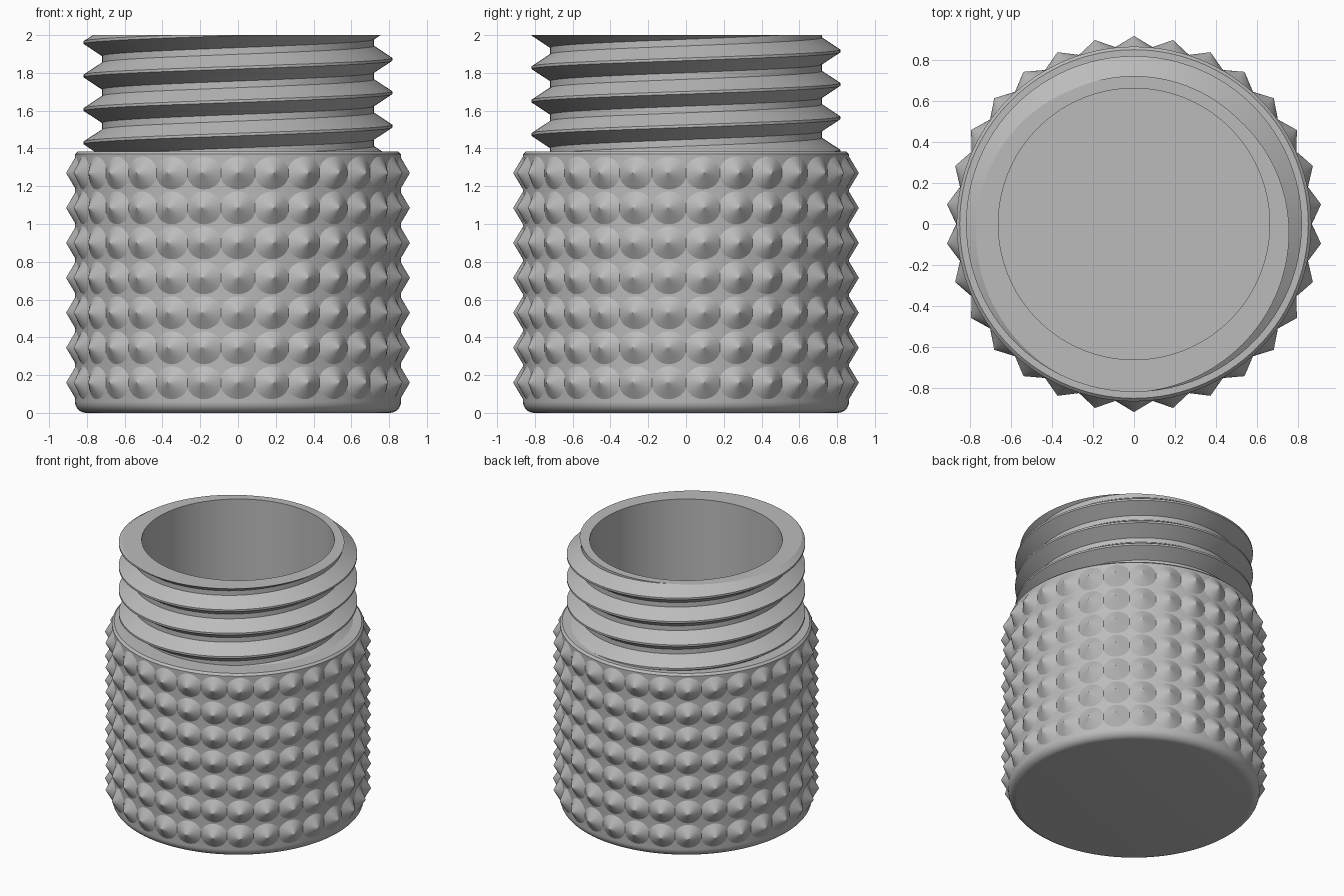
import bpy, bmesh, math
from mathutils import Matrix, Vector

cube = bpy.data.objects.get("Cube")
if cube:
    bpy.data.objects.remove(cube, do_unlink=True)

grey = bpy.data.materials.new("plain_grey")
grey.use_nodes = True
COLOUR = (0.5, 0.5, 0.5, 1)
grey.diffuse_color = COLOUR
grey.node_tree.nodes["Principled BSDF"].inputs["Base Color"].default_value = COLOUR

SEGS = 120
BODY_R, BODY_TOP = 0.863, 1.385
TOP, BORE_R = 2.0, 0.66


def finish(name, bm, smooth=True):
    mesh = bpy.data.meshes.new(name)
    bm.to_mesh(mesh)
    bm.free()
    mesh.materials.append(grey)
    obj = bpy.data.objects.new(name, mesh)
    bpy.context.collection.objects.link(obj)
    if smooth:
        bpy.ops.object.select_all(action="DESELECT")
        obj.select_set(True)
        bpy.context.view_layer.objects.active = obj
        bpy.ops.object.shade_smooth_by_angle(angle=math.radians(25))
    return obj


def polar(r, angle, z):
    return Vector((r * math.cos(angle), r * math.sin(angle), z))


# Solid body: lathed profile with a rounded foot and a small top chamfer
FILLET = 0.06
profile = [(0, 0)]
for i in range(9):
    a = math.pi / 2 * i / 8
    profile.append((BODY_R - FILLET + FILLET * math.sin(a), FILLET - FILLET * math.cos(a)))
profile += [(BODY_R, BODY_TOP - 0.015), (BODY_R - 0.015, BODY_TOP), (0, BODY_TOP)]
bm = bmesh.new()
verts = [bm.verts.new((r, 0, z)) for r, z in profile]
edges = [bm.edges.new(pair) for pair in zip(verts, verts[1:])]
bmesh.ops.spin(bm, geom=verts + edges, cent=(0, 0, 0), axis=(0, 0, 1),
               angle=math.tau, steps=SEGS)
bmesh.ops.remove_doubles(bm, verts=bm.verts, dist=1e-5)
bmesh.ops.recalc_face_normals(bm, faces=bm.faces)
finish("body", bm)

# Grip studs: rows of pointed cones around the body
COLUMNS, ROWS = 30, 7
BASE, TIP, STUD_R = 0.859, 0.915, 0.093
bm = bmesh.new()
for row in range(ROWS):
    for col in range(COLUMNS):
        spin = Matrix.Rotation(math.tau * col / COLUMNS, 4, "Z")
        place = Matrix.Translation((0, -(BASE + TIP) / 2, 0.16 + 0.185 * row))
        face_out = Matrix.Rotation(math.pi / 2, 4, "X")
        bmesh.ops.create_cone(bm, cap_ends=False, segments=36, radius1=STUD_R,
                              radius2=0, depth=TIP - BASE,
                              matrix=spin @ place @ face_out)
bmesh.ops.remove_doubles(bm, verts=bm.verts, dist=1e-5)
finish("grip_studs", bm, smooth=False)

# Threaded neck: a helical strip one pitch tall, welded turn to turn
PITCH, ROOT_R, CREST_R = 0.177, 0.72, 0.817
strip = [(CREST_R, -0.007), (CREST_R, 0.007), (ROOT_R, 0.071),
         (ROOT_R, PITCH - 0.071), (CREST_R, PITCH - 0.007)]
bm = bmesh.new()
previous = None
for i in range(-3 * SEGS, 5 * SEGS + 1):
    angle = math.tau * i / SEGS
    z0 = 1.518 + PITCH * i / SEGS
    ring = [bm.verts.new(polar(r, angle, z0 + dz)) for r, dz in strip]
    if previous:
        for k in range(len(strip) - 1):
            bm.faces.new((previous[k], ring[k], ring[k + 1], previous[k + 1]))
    previous = ring
bmesh.ops.remove_doubles(bm, verts=bm.verts, dist=1e-4)

# Trim the thread flat at the rim and just inside the body
for z, side in ((TOP, 1), (BODY_TOP - 0.02, -1)):
    bmesh.ops.bisect_plane(bm, geom=bm.verts[:] + bm.edges[:] + bm.faces[:], dist=1e-6,
                           plane_co=(0, 0, z), plane_no=(0, 0, side), clear_outer=True)

# Flat rim between the cut thread and the bore
outer = [e for e in bm.edges if e.is_boundary and all(v.co.z > TOP - 1e-4 for v in e.verts)]
upper = [bm.verts.new(polar(BORE_R, math.tau * i / SEGS, TOP)) for i in range(SEGS)]
lower = [bm.verts.new(polar(BORE_R, math.tau * i / SEGS, BODY_TOP)) for i in range(SEGS)]
inner = [bm.edges.new((upper[i - 1], upper[i])) for i in range(SEGS)]
bmesh.ops.triangle_fill(bm, edges=outer + inner, use_beauty=True, normal=(0, 0, 1))

# Bore wall
for i in range(SEGS):
    bm.faces.new((upper[i - 1], upper[i], lower[i], lower[i - 1]))
bmesh.ops.recalc_face_normals(bm, faces=bm.faces)
if sum(f.normal.z * f.calc_area() for f in bm.faces if f.calc_center_median().z > TOP - 1e-4) < 0:
    bmesh.ops.reverse_faces(bm, faces=bm.faces)
finish("threaded_neck", bm)
